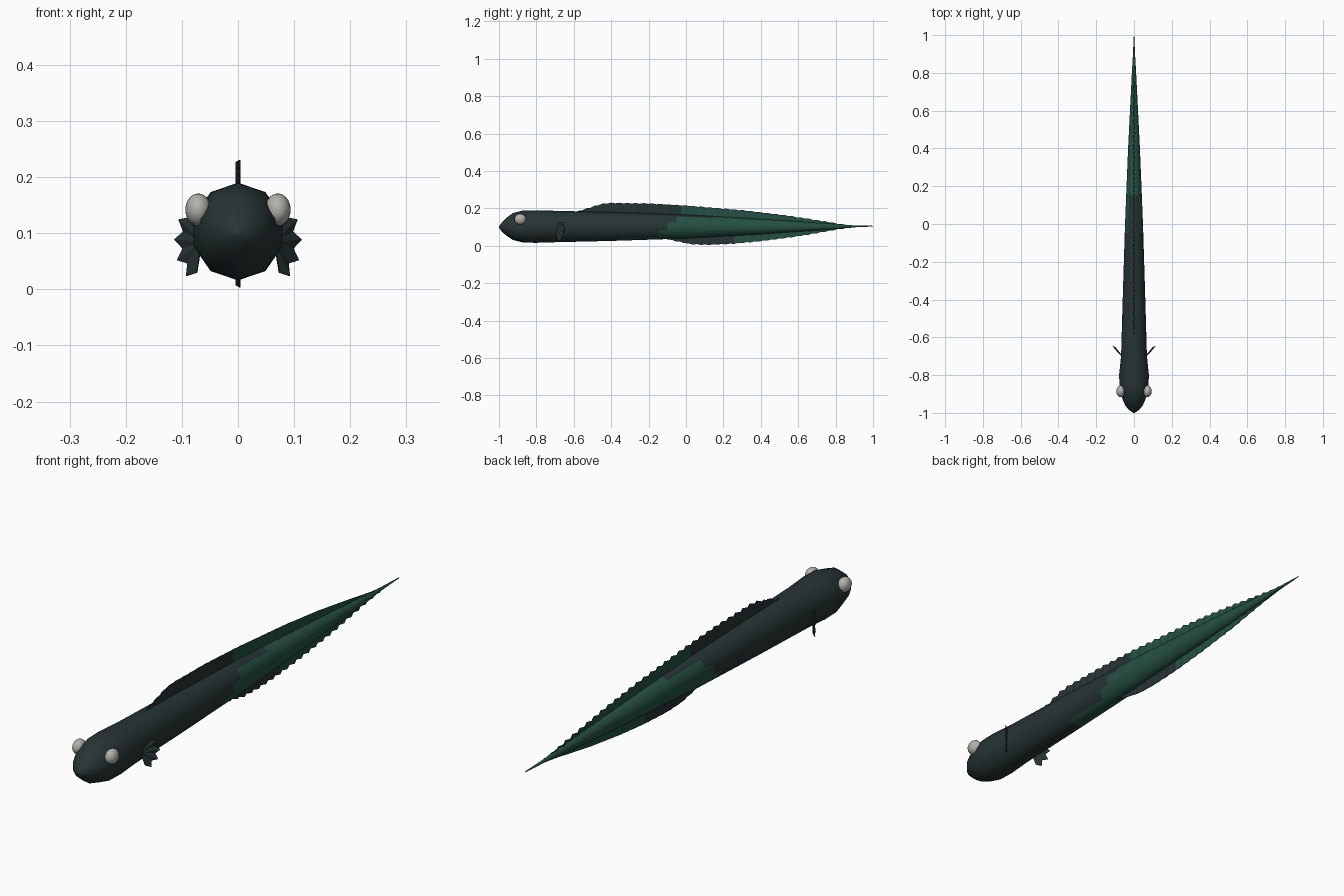
import bpy, bmesh, math
from mathutils import Vector

if "Cube" in bpy.data.objects:
    bpy.data.objects.remove(bpy.data.objects["Cube"], do_unlink=True)


def material(name, rgb):
    m = bpy.data.materials.new(name)
    m.use_nodes = True
    m.diffuse_color = (*rgb, 1)
    m.node_tree.nodes["Principled BSDF"].inputs["Base Color"].default_value = (*rgb, 1)
    return m


SLATE = material("dark slate", (0.02, 0.034, 0.035))
GREEN = material("deep green", (0.019, 0.08, 0.057))
EYE = material("eye grey", (0.45, 0.44, 0.41))


def add_object(name, bm, mats, smooth=None):
    mesh = bpy.data.meshes.new(name)
    bm.to_mesh(mesh)
    bm.free()
    ob = bpy.data.objects.new(name, mesh)
    bpy.context.collection.objects.link(ob)
    for m in mats:
        mesh.materials.append(m)
    if smooth:
        bpy.ops.object.select_all(action='DESELECT')
        ob.select_set(True)
        bpy.context.view_layer.objects.active = ob
        bpy.ops.object.shade_smooth_by_angle(angle=math.radians(smooth))
    return ob


def sample(table, y, col):
    """Piecewise linear lookup of a column in a profile table."""
    for a, b in zip(table, table[1:]):
        if y <= b[0]:
            t = max(0, (y - a[0]) / (b[0] - a[0]))
            return a[col] + t * (b[col] - a[col])
    return table[-1][col]


# Body profile: y, half width, half height, centre height
BODY = [(-1, .004, .004, .1), (-.985, .028, .024, .1), (-.96, .049, .048, .102),
        (-.925, .065, .072, .103), (-.87, .08, .086, .103), (-.8, .083, .087, .103),
        (-.7, .072, .084, .103), (-.4, .063, .077, .103), (0, .05, .064, .103),
        (.4, .033, .041, .102), (.8, .012, .014, .103), (.88, .007, .006, .104),
        (1, .001, .002, .105)]
SIDES = 10


def build_body():
    bm = bmesh.new()
    stations = sorted({p[0] for p in BODY} | {round(-.65 + .05 * i, 2) for i in range(30)})
    rings = []
    for y in stations:
        w, h, c = (sample(BODY, y, k) for k in (1, 2, 3))
        angles = [math.tau * i / SIDES for i in range(SIDES)]
        rings.append([bm.verts.new((w * math.sin(a), y, c + h * math.cos(a))) for a in angles])
    for a, b in zip(rings, rings[1:]):
        for i in range(SIDES):
            j = (i + 1) % SIDES
            f = bm.faces.new((a[i], a[j], b[j], b[i]))
            # The colour border runs in steps: far back on top, far forward below
            row = min(i, SIDES - 1 - i)
            border = (.15, -.03, -.08, -.13, -.37)[row]
            f.material_index = int(f.calc_center_median().y > border)
    bm.faces.new(rings[0])
    bm.faces.new(rings[-1][::-1])
    bmesh.ops.recalc_face_normals(bm, faces=bm.faces)
    add_object("body", bm, [SLATE, GREEN], 50)


# Pleated fin along the midline; side is 1 above and -1 below
def build_fin(name, edge, side, border):
    bm = bmesh.new()
    start, end = edge[0][0], edge[-1][0]
    count = round((end - start) / .022)
    prev = None
    for i in range(count + 1):
        y = start + (end - start) * i / count
        pleat = 1 if i % 2 else -1
        root_z = sample(BODY, y, 3) + side * (sample(BODY, y, 2) - .008)
        tip_z = sample(edge, y, 1) + side * .002 * pleat
        pair = (bm.verts.new((0, y, root_z)), bm.verts.new((.0035 * pleat, y, tip_z)))
        if prev:
            f = bm.faces.new((prev[0], pair[0], pair[1], prev[1]))
            f.material_index = int(f.calc_center_median().y > border)
        prev = pair
    ob = add_object(name, bm, [SLATE, GREEN])
    thick = ob.modifiers.new("thickness", 'SOLIDIFY')
    thick.thickness = .002
    thick.offset = 0


# Pectoral fan: pleated rays ending in points, swept outward and back
def build_pectoral(name, side):
    bm = bmesh.new()
    out = Vector((.64 * side, .77, 0))
    base = Vector((.064 * side, -.7, .085))
    rays = 4
    inner, outer = [], []
    for i in range(2 * rays + 1):
        a = math.radians(48 - 120 * i / (2 * rays))
        direction = out * math.cos(a) + Vector((0, 0, math.sin(a)))
        ridge = Vector((.77 * side, -.64, 0)) * (.003 if i % 2 else -.003)
        reach = .073 if i % 2 else .058
        inner.append(bm.verts.new(base + direction * .012))
        outer.append(bm.verts.new(base + direction * reach + ridge))
    for i in range(2 * rays):
        bm.faces.new((inner[i], outer[i], outer[i + 1], inner[i + 1]))
    ob = add_object(name, bm, [SLATE])
    thick = ob.modifiers.new("thickness", 'SOLIDIFY')
    thick.thickness = .003
    thick.offset = 0


def build_eye(name, side):
    bm = bmesh.new()
    bmesh.ops.create_uvsphere(bm, u_segments=16, v_segments=10, radius=1)
    for v in bm.verts:
        v.co = Vector((v.co.x * .023 + .071 * side, v.co.y * .031 - .886, v.co.z * .029 + .142))
    add_object(name, bm, [EYE], 60)


build_body()
build_fin("dorsal_fin", [(-.6, .178), (-.56, .19), (-.5, .209), (-.45, .224), (-.4, .229),
                         (-.2, .226), (0, .215), (.3, .19), (.5, .167), (.7, .137),
                         (.85, .112), (.9, .107)], 1, -.03)
build_fin("ventral_fin", [(-.12, .04), (-.04, .022), (.03, .008), (.12, .005), (.25, .011),
                          (.4, .025), (.6, .051), (.8, .086), (.9, .1)], -1, .26)
for label, s in (("left", 1), ("right", -1)):
    build_pectoral(label + "_pectoral_fin", s)
    build_eye(label + "_eye", s)
